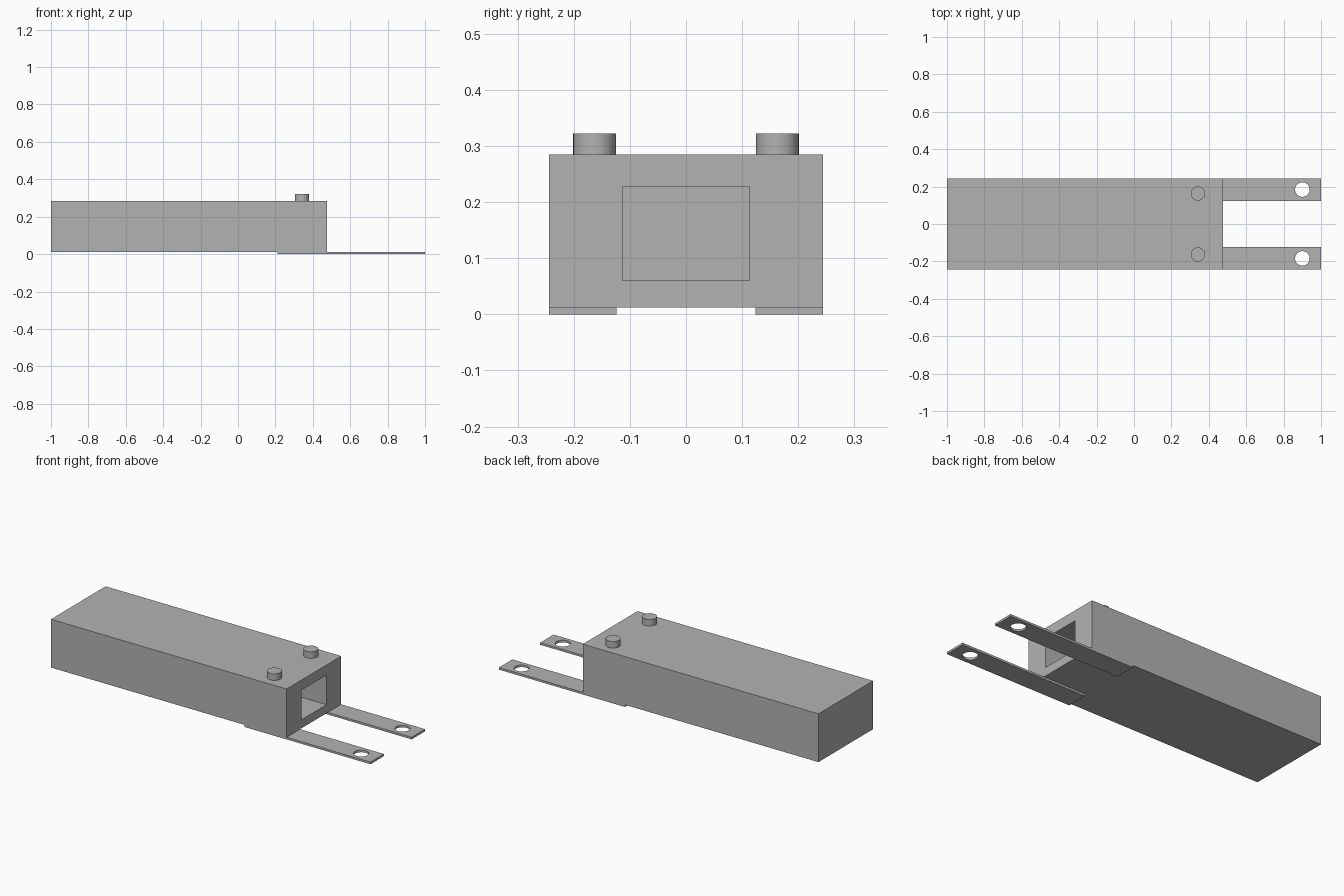
import bpy
import bmesh
from mathutils import Matrix, Vector

cube = bpy.data.objects.get("Cube")
if cube:
    bpy.data.objects.remove(cube, do_unlink=True)

# One flat grey for every part
GREY = (0.45, 0.45, 0.45, 1)
grey = bpy.data.materials.new("plain grey")
grey.use_nodes = True
grey.diffuse_color = GREY
grey.node_tree.nodes["Principled BSDF"].inputs["Base Color"].default_value = GREY


def finish(name, bm, helper=False):
    bmesh.ops.recalc_face_normals(bm, faces=bm.faces)
    mesh = bpy.data.meshes.new(name)
    bm.to_mesh(mesh)
    bm.free()
    mesh.materials.append(grey)
    obj = bpy.data.objects.new(name, mesh)
    bpy.context.collection.objects.link(obj)
    obj.hide_render = helper
    return obj


def box(name, low, high, helper=False):
    low, high = Vector(low), Vector(high)
    bm = bmesh.new()
    matrix = Matrix.Translation((low + high) / 2) @ Matrix.Diagonal((*(high - low), 1))
    bmesh.ops.create_cube(bm, size=1, matrix=matrix)
    return finish(name, bm, helper)


def cylinder(name, x, y, low, high, radius, helper=False):
    bm = bmesh.new()
    bmesh.ops.create_cone(bm, cap_ends=True, segments=40, radius1=radius, radius2=radius,
                          depth=high - low, matrix=Matrix.Translation((x, y, (low + high) / 2)))
    return finish(name, bm, helper)


def cut(target, cutter):
    # Apply the cut, then drop the cutter
    mod = target.modifiers.new("opening", 'BOOLEAN')
    mod.object = cutter
    mod.solver = 'EXACT'
    bpy.context.view_layer.objects.active = target
    bpy.ops.object.modifier_apply(modifier=mod.name)
    bpy.data.objects.remove(cutter, do_unlink=True)


def smooth(obj):
    bpy.ops.object.select_all(action='DESELECT')
    obj.select_set(True)
    bpy.context.view_layer.objects.active = obj
    bpy.ops.object.shade_smooth_by_angle()


HALF_WIDTH = 0.244
PLATE = 0.012
TOP = 0.285

# Long housing with a deep rectangular socket in its +x end
housing = box("housing", (-1, -HALF_WIDTH, PLATE), (0.475, HALF_WIDTH, TOP))
cut(housing, box("socket_cutter", (-0.9, -0.113, 0.06), (0.6, 0.113, 0.227), True))

# Mounting strips with a screw hole, and pegs on the top
for side, sign in (("left", 1), ("right", -1)):
    edges = sorted((sign * 0.124, sign * HALF_WIDTH))
    strip = box(side + "_strip", (0.212, edges[0], 0), (1, edges[1], PLATE))
    cut(strip, cylinder("hole_cutter", 0.9, sign * 0.184, -0.05, 0.05, 0.039, True))
    smooth(strip)
    smooth(cylinder(side + "_peg", 0.342, sign * 0.163, TOP - 0.005, 0.322, 0.038))
